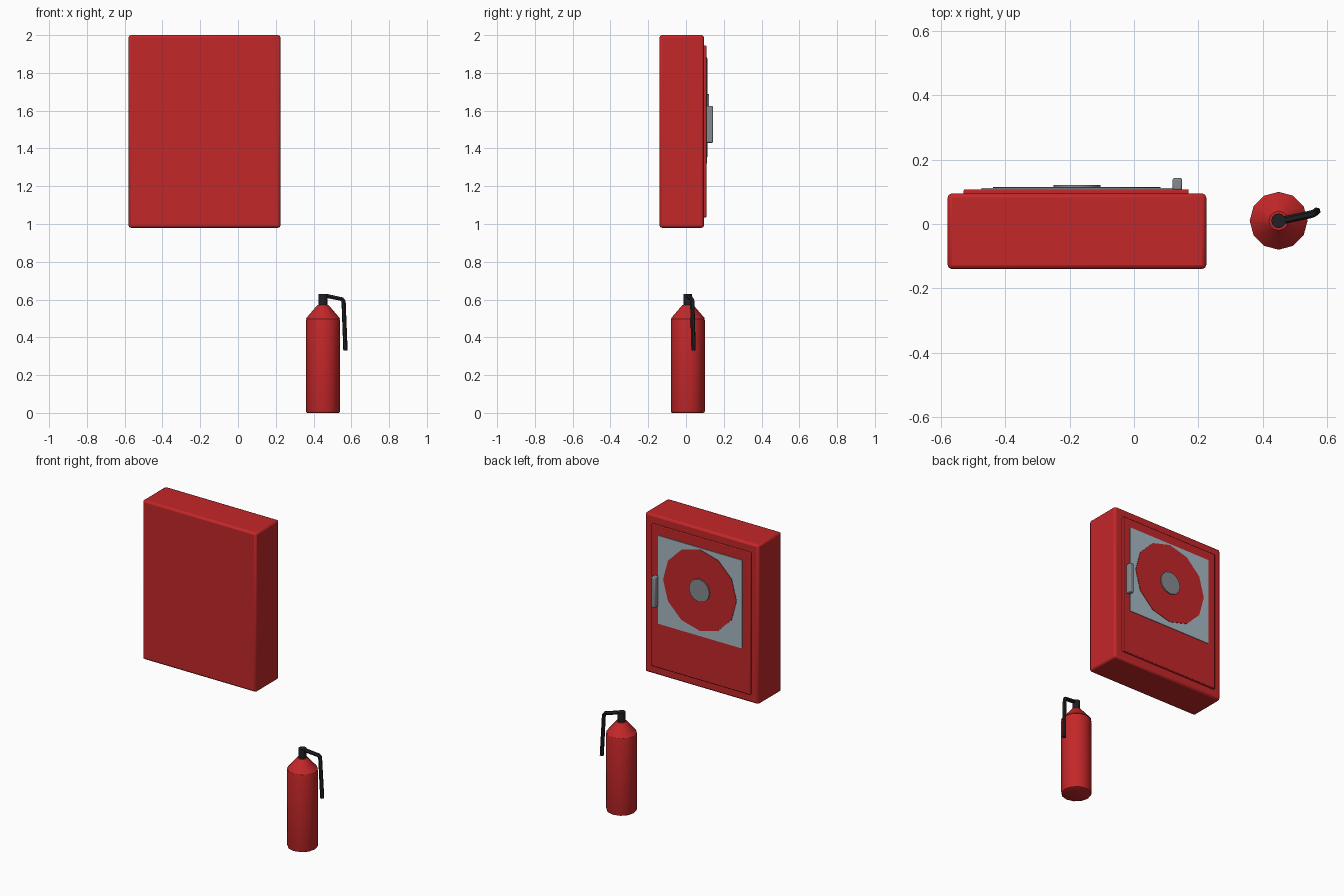
import bpy, math
from mathutils import Vector

if "Cube" in bpy.data.objects:
    bpy.data.objects.remove(bpy.data.objects["Cube"])


def mat(name, rgb):
    m = bpy.data.materials.new(name)
    m.diffuse_color = (*rgb, 1)
    m.use_nodes = True
    m.node_tree.nodes["Principled BSDF"].inputs["Base Color"].default_value = m.diffuse_color
    return m


RED = mat("red_paint", (0.55, 0.02, 0.022))
BLACK = mat("black_rubber", (0.015, 0.015, 0.017))
GLASS = mat("pale_glass", (0.39, 0.49, 0.55))
METAL = mat("grey_metal", (0.24, 0.26, 0.28))


def finish(name, material, bevel=0, segments=2, angle=35):
    ob = bpy.context.object
    ob.name = ob.data.name = name
    ob.data.materials.append(material)
    bpy.ops.object.shade_smooth_by_angle(angle=math.radians(angle))
    if bevel:
        b = ob.modifiers.new("bevel", "BEVEL")
        b.width, b.segments = bevel, segments
        b.limit_method = 'ANGLE'
        b.angle_limit = math.radians(40)
    return ob


def box(name, lo, hi, material, bevel=0):
    lo, hi = Vector(lo), Vector(hi)
    bpy.ops.mesh.primitive_cube_add(size=1, location=(lo + hi) / 2)
    bpy.context.object.scale = hi - lo
    bpy.ops.object.transform_apply(location=False, rotation=False, scale=True)
    return finish(name, material, bevel)


def disc(name, x, z, r, y0, y1, material):
    # vertices start on the x axis after turning the cylinder towards +y
    bpy.ops.mesh.primitive_cylinder_add(vertices=12, radius=r, depth=y1 - y0,
                                        location=(x, (y0 + y1) / 2, z),
                                        rotation=(-math.pi / 2, 0, math.pi))
    ob = bpy.context.object
    return finish(name, material)


def lathe(name, centre, profile, material, sides=12):
    cx, cy = centre
    verts, faces = [], []
    for r, z in profile:
        for i in range(sides):
            a = 2 * math.pi * i / sides
            verts.append((cx + r * math.cos(a), cy + r * math.sin(a), z))
    for k in range(len(profile) - 1):
        for i in range(sides):
            j = (i + 1) % sides
            faces.append((k * sides + i, k * sides + j,
                          (k + 1) * sides + j, (k + 1) * sides + i))
    faces.append(tuple(reversed(range(sides))))
    top = (len(profile) - 1) * sides
    faces.append(tuple(range(top, top + sides)))
    me = bpy.data.meshes.new(name)
    me.from_pydata(verts, [], faces)
    ob = bpy.data.objects.new(name, me)
    bpy.context.collection.objects.link(ob)
    bpy.ops.object.select_all(action='DESELECT')
    ob.select_set(True)
    bpy.context.view_layer.objects.active = ob
    return finish(name, material)


# Hose cabinet
box("cabinet", (-0.58, -0.14, 0.98), (0.225, 0.095, 2.0), RED, 0.013)
box("door", (-0.53, 0.085, 1.035), (0.17, 0.108, 1.945), RED, 0.004)
box("window", (-0.475, 0.10, 1.32), (0.12, 0.112, 1.885), GLASS)

# Hose reel behind the window, with its hub
disc("hose_reel", -0.178, 1.615, 0.26, 0.105, 0.115, RED)
disc("reel_hub", -0.178, 1.615, 0.073, 0.108, 0.122, METAL)

# Door handle
box("door_handle", (0.12, 0.105, 1.43), (0.15, 0.143, 1.625), METAL, 0.006)

# Extinguisher
C = (0.45, 0.01)
lathe("extinguisher_body", C,
      [(0.082, 0), (0.088, 0.003), (0.09, 0.01), (0.09, 0.49),
       (0.088, 0.498), (0.084, 0.5)], RED)
lathe("extinguisher_shoulder", C, [(0.09, 0.5), (0.03, 0.57)], RED)
lathe("extinguisher_valve", C, [(0.023, 0.56), (0.023, 0.63)], BLACK)

# Discharge hose
cu = bpy.data.curves.new("extinguisher_hose", 'CURVE')
cu.dimensions = '3D'
cu.bevel_depth = 0.012
cu.bevel_resolution = 1
cu.use_fill_caps = True
sp = cu.splines.new('POLY')
path = [(0.45, 0.01, 0.62), (0.475, 0.014, 0.618), (0.55, 0.03, 0.602),
        (0.559, 0.033, 0.59), (0.569, 0.04, 0.33)]
sp.points.add(len(path) - 1)
for p, co in zip(sp.points, path):
    p.co = (*co, 1)
hose = bpy.data.objects.new("extinguisher_hose", cu)
bpy.context.collection.objects.link(hose)
bpy.ops.object.select_all(action='DESELECT')
hose.select_set(True)
bpy.context.view_layer.objects.active = hose
bpy.ops.object.convert(target='MESH')
finish("extinguisher_hose", BLACK, angle=50)
